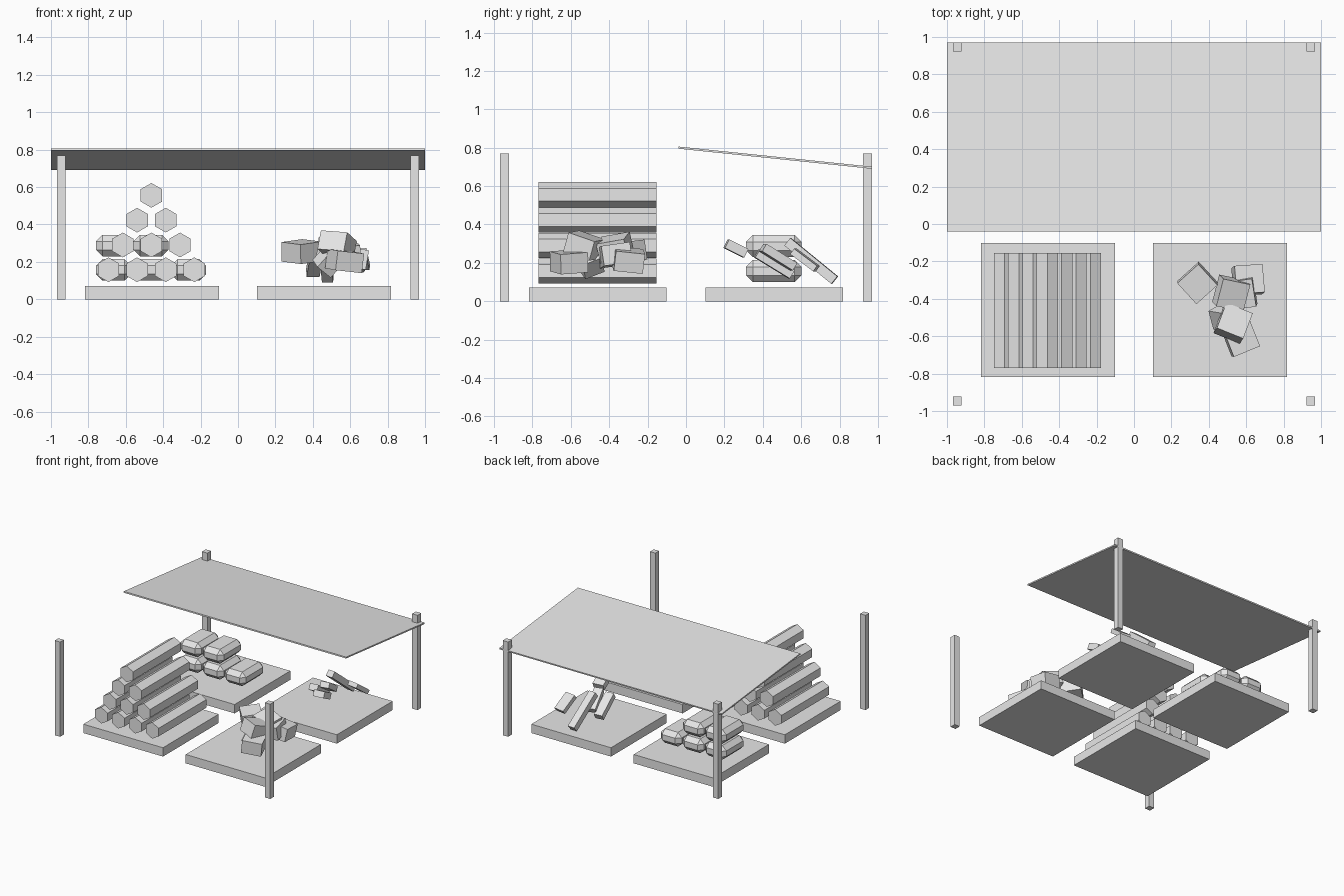
import bpy, math
from mathutils import Vector, Euler

old = bpy.data.objects.get("Cube")
if old:
    bpy.data.objects.remove(old, do_unlink=True)

grey = bpy.data.materials.new("plain_grey")
grey.use_nodes = True
colour = (0.8, 0.8, 0.8, 1)
grey.diffuse_color = colour
grey.node_tree.nodes["Principled BSDF"].inputs["Base Color"].default_value = colour


def finish(name, rot):
    ob = bpy.context.object
    ob.name = name
    ob.rotation_euler = rot
    ob.data.materials.append(grey)
    return ob


def box(name, loc, size, rot=(0, 0, 0), bevel=0):
    bpy.ops.mesh.primitive_cube_add(size=1, location=loc)
    ob = finish(name, rot)
    for v in ob.data.vertices:
        v.co = [c * s for c, s in zip(v.co, size)]
    if bevel:
        mod = ob.modifiers.new("soft_edges", 'BEVEL')
        mod.width = bevel
        mod.segments = 1
    return ob


def tilt(x, y, z):
    return tuple(math.radians(a) for a in (x, y, z))


# Four corner posts and four storage platforms
for sx in (-1, 1):
    for sy in (-1, 1):
        box("post", (0.945 * sx, 0.946 * sy, 0.385), (0.048, 0.048, 0.77))
        box("platform", (0.46 * sx, 0.46 * sy, 0.036), (0.716, 0.716, 0.072))

# Sloping roof over the rear half
fall = math.atan2(0.105, 1.01)
box("roof", (0, 0.465, 0.748), (2, 1.015, 0.011), (-fall, 0, 0))

# Pyramid of six-sided logs
for row in range(4):
    for i in range(4 - row):
        x = -0.463 + (i - (3 - row) / 2) * 0.153
        bpy.ops.mesh.primitive_cylinder_add(
            vertices=6, radius=0.066, depth=0.614,
            location=(x, -0.462, 0.158 + row * 0.1325))
        finish("log", (math.pi / 2, 0, 0))

# Sacks in two layers
for row, count in enumerate((3, 2)):
    for i in range(count):
        box("sack", (-0.665 + i * 0.2, 0.457, 0.157 + row * 0.13),
            (0.188, 0.288, 0.115), bevel=0.035)

# Loose heap of stone blocks
stones = [
    ((0.34, -0.315, 0.255), tilt(5, -6, 42)),
    ((0.57, -0.61, 0.205), tilt(4, 6, 22)),
    ((0.53, -0.53, 0.29), tilt(-18, 4, -22)),
    ((0.57, -0.37, 0.24), tilt(8, -5, 8)),
    ((0.61, -0.30, 0.215), tilt(-6, 10, 4)),
    ((0.52, -0.37, 0.28), tilt(10, 15, -12)),
]
for loc, rot in stones:
    box("stone_block", loc, (0.152, 0.152, 0.105), rot)
box("stone_chip", (0.48, -0.50, 0.2), (0.1, 0.11, 0.1), tilt(25, 35, 30))


# Scattered planks, each laid between two end points
def plank(start, end, width, thick):
    a, b = Vector(start), Vector(end)
    along = b - a
    ob = box("plank", (a + b) / 2, (thick, width, along.length))
    ob.rotation_euler = along.to_track_quat('Z', 'X').to_euler()


plank((0.48, 0.775, 0.11), (0.46, 0.53, 0.31), 0.06, 0.05)
plank((0.64, 0.56, 0.26), (0.66, 0.68, 0.17), 0.09, 0.035)
plank((0.58, 0.21, 0.30), (0.57, 0.31, 0.25), 0.09, 0.05)
plank((0.42, 0.37, 0.25), (0.40, 0.55, 0.14), 0.07, 0.05)
plank((0.50, 0.40, 0.28), (0.46, 0.56, 0.18), 0.07, 0.045)
